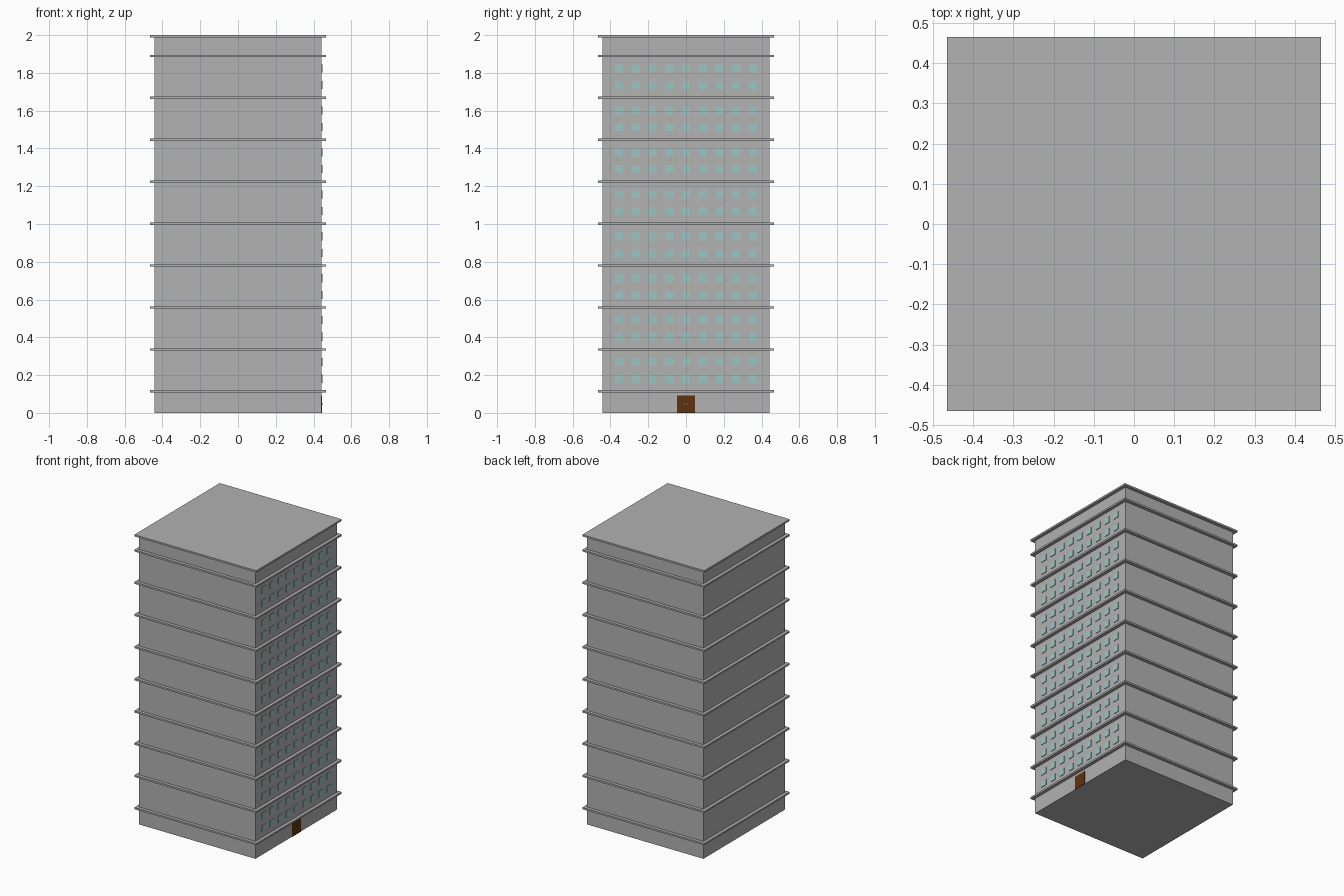
import bpy
import bmesh
from mathutils import Matrix, Vector

if "Cube" in bpy.data.objects:
    bpy.data.objects.remove(bpy.data.objects["Cube"], do_unlink=True)


def make_material(name, rgb):
    mat = bpy.data.materials.new(name)
    mat.use_nodes = True
    colour = (*rgb, 1.0)
    mat.diffuse_color = colour
    mat.node_tree.nodes["Principled BSDF"].inputs["Base Color"].default_value = colour
    return mat


def make_boxes(name, mat, boxes):
    """One object made of boxes, each given as (centre, size)."""
    bm = bmesh.new()
    for centre, size in boxes:
        matrix = Matrix.Translation(centre) @ Matrix.Diagonal(Vector(size)).to_4x4()
        bmesh.ops.create_cube(bm, size=1, matrix=matrix)
    mesh = bpy.data.meshes.new(name)
    bm.to_mesh(mesh)
    bm.free()
    mesh.materials.append(mat)
    obj = bpy.data.objects.new(name, mesh)
    bpy.context.collection.objects.link(obj)
    return obj


concrete = make_material("concrete grey", (0.445, 0.445, 0.445))
glass = make_material("pale teal glass", (0.33, 0.565, 0.546))
wood = make_material("brown wood", (0.112, 0.034, 0.004))
metal = make_material("light metal", (0.65, 0.65, 0.65))

HALF = 0.443       # half width of the tower
LEDGE = 0.93       # full width of each ledge
THICK = 0.012      # ledge thickness
FIRST = 0.114      # height of the lowest ledge
STOREY = 0.222     # ledge spacing
FLOORS = 8

# Tower body
make_boxes("tower_body", concrete, [((0, 0, 0.995), (HALF * 2, HALF * 2, 1.99))])

# Ledges between storeys, and the roof slab
heights = [FIRST + STOREY * i for i in range(FLOORS + 1)]
make_boxes("storey_ledges", concrete,
           [((0, 0, z), (LEDGE, LEDGE, THICK)) for z in heights])
make_boxes("roof_slab", concrete, [((0, 0, 2 - THICK / 2), (LEDGE, LEDGE, THICK))])

# Two rows of windows per storey on the entrance side
panes = []
for z in heights[:FLOORS]:
    for rise in (0.067, 0.155):
        for column in range(-4, 5):
            panes.append(((HALF, column * 0.0887, z + rise), (0.008, 0.043, 0.043)))
make_boxes("windows", glass, panes)

# Double door with two small handles
make_boxes("entrance_door", wood, [((HALF, 0, 0.046), (0.006, 0.094, 0.092))])
make_boxes("door_handles", metal,
           [((HALF + 0.004, side * 0.007, 0.047), (0.004, 0.004, 0.004))
            for side in (-1, 1)])
